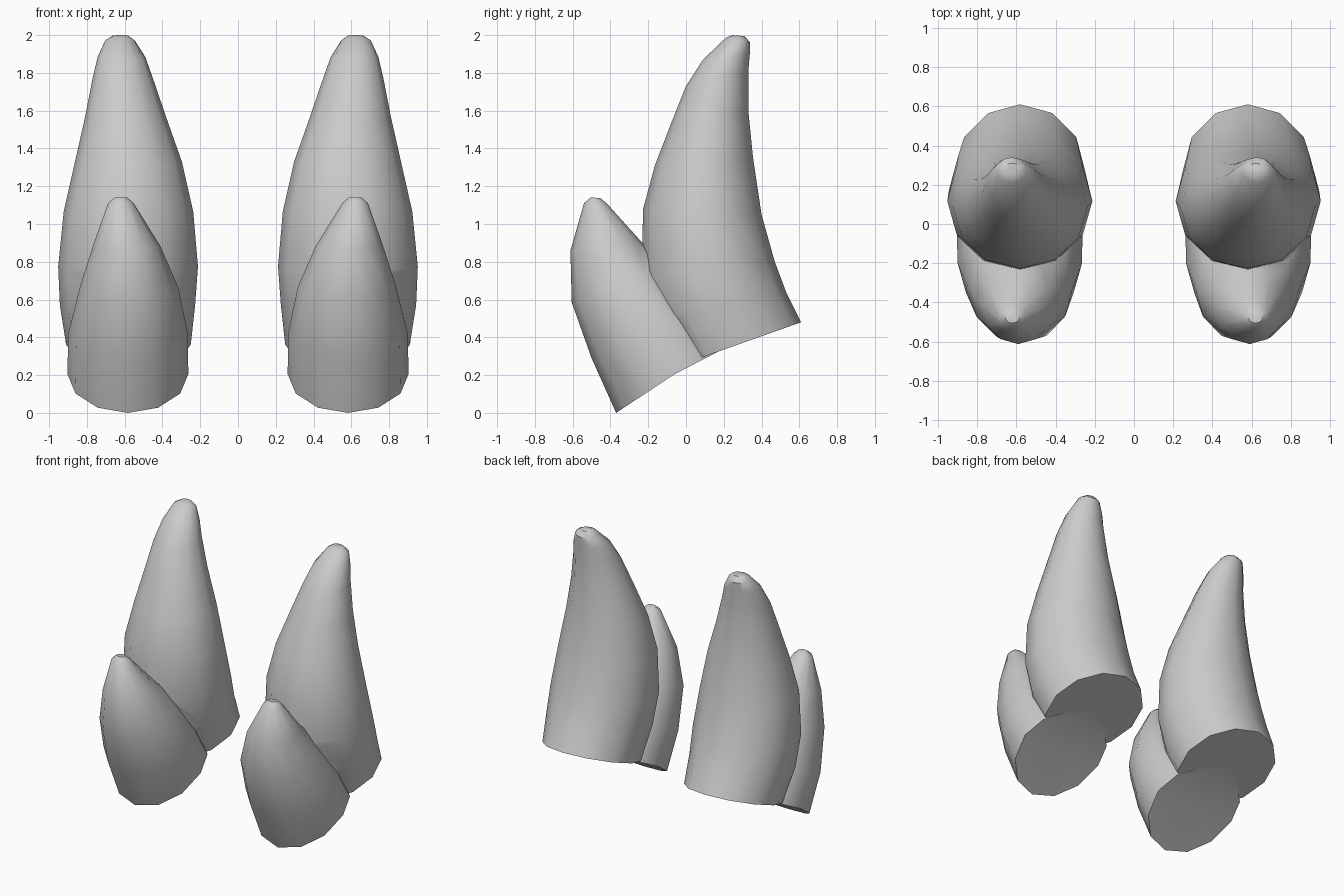
import bpy, bmesh
from math import sin, cos, tau, radians

if "Cube" in bpy.data.objects:
    bpy.data.objects.remove(bpy.data.objects["Cube"])

SIDES = 12


def loft_horn(name, rings):
    """Loft tilted oval rings: (front yz, back yz, half width, centre x[, centre yz])."""
    bm = bmesh.new()
    loops, centres = [], []
    for front, back, hw, cx, *mid in rings:
        cy, cz = mid[0] if mid else ((front[0] + back[0]) / 2, (front[1] + back[1]) / 2)
        loop = []
        for i in range(SIDES):
            a = tau * i / SIDES
            end, k = (front if cos(a) > 0 else back), abs(cos(a))
            loop.append(bm.verts.new((cx + hw * sin(a), cy + k * (end[0] - cy), cz + k * (end[1] - cz))))
        loops.append(loop)
        centres.append((cx, cy, cz))
    for low, high in zip(loops, loops[1:]):
        for i in range(SIDES):
            j = (i + 1) % SIDES
            bm.faces.new((low[i], low[j], high[j], high[i]))
    # base fan and tip cap
    hub = bm.verts.new(centres[0])
    for i in range(SIDES):
        bm.faces.new((hub, loops[0][(i + 1) % SIDES], loops[0][i]))
    bm.faces.new(loops[-1])
    bmesh.ops.recalc_face_normals(bm, faces=bm.faces)
    mesh = bpy.data.meshes.new(name)
    bm.to_mesh(mesh)
    bm.free()
    ob = bpy.data.objects.new(name, mesh)
    bpy.context.collection.objects.link(ob)
    return ob


# tall rear horn, curving backwards
horns = loft_horn("horn_pair", [
    ((-.06, .243), (.61, .48), .33, -.58),
    ((-.18, .50), (.53, .64), .358, -.585),
    ((-.235, .75), (.47, .80), .37, -.582),
    ((-.227, 1.08), (.40, 1.05), .343, -.58),
    ((-.165, 1.31), (.355, 1.35), .283, -.58),
    ((-.08, 1.53), (.33, 1.60), .215, -.595),
    ((0, 1.73), (.33, 1.81), .16, -.61),
    ((.09, 1.87), (.338, 1.90), .126, -.617),
    ((.21, 1.985), (.34, 1.96), .078, -.625),
    ((.245, 2.0), (.31, 1.995), .04, -.622)])

# short front horn, with a bent base
small = loft_horn("small_horn", [
    ((-.37, 0), (.22, .35), .32, -.583, (-.06, .205)),
    ((-.50, .29), (.10, .55), .317, -.582),
    ((-.605, .585), (-.08, .75), .26, -.577),
    ((-.612, .86), (-.24, .91), .178, -.59),
    ((-.54, 1.11), (-.42, 1.11), .068, -.62),
    ((-.505, 1.14), (-.455, 1.138), .035, -.62)])
small.hide_render = True

# fuse the two, then mirror to the other side
fuse = horns.modifiers.new("fuse", 'BOOLEAN')
fuse.operation, fuse.solver, fuse.object = 'UNION', 'EXACT', small
mirror = horns.modifiers.new("mirror", 'MIRROR')
bpy.ops.object.select_all(action='DESELECT')
horns.select_set(True)
bpy.context.view_layer.objects.active = horns
for m in ("fuse", "mirror"):
    bpy.ops.object.modifier_apply(modifier=m)
bpy.data.objects.remove(small)
bpy.ops.object.shade_smooth_by_angle(angle=radians(40))
